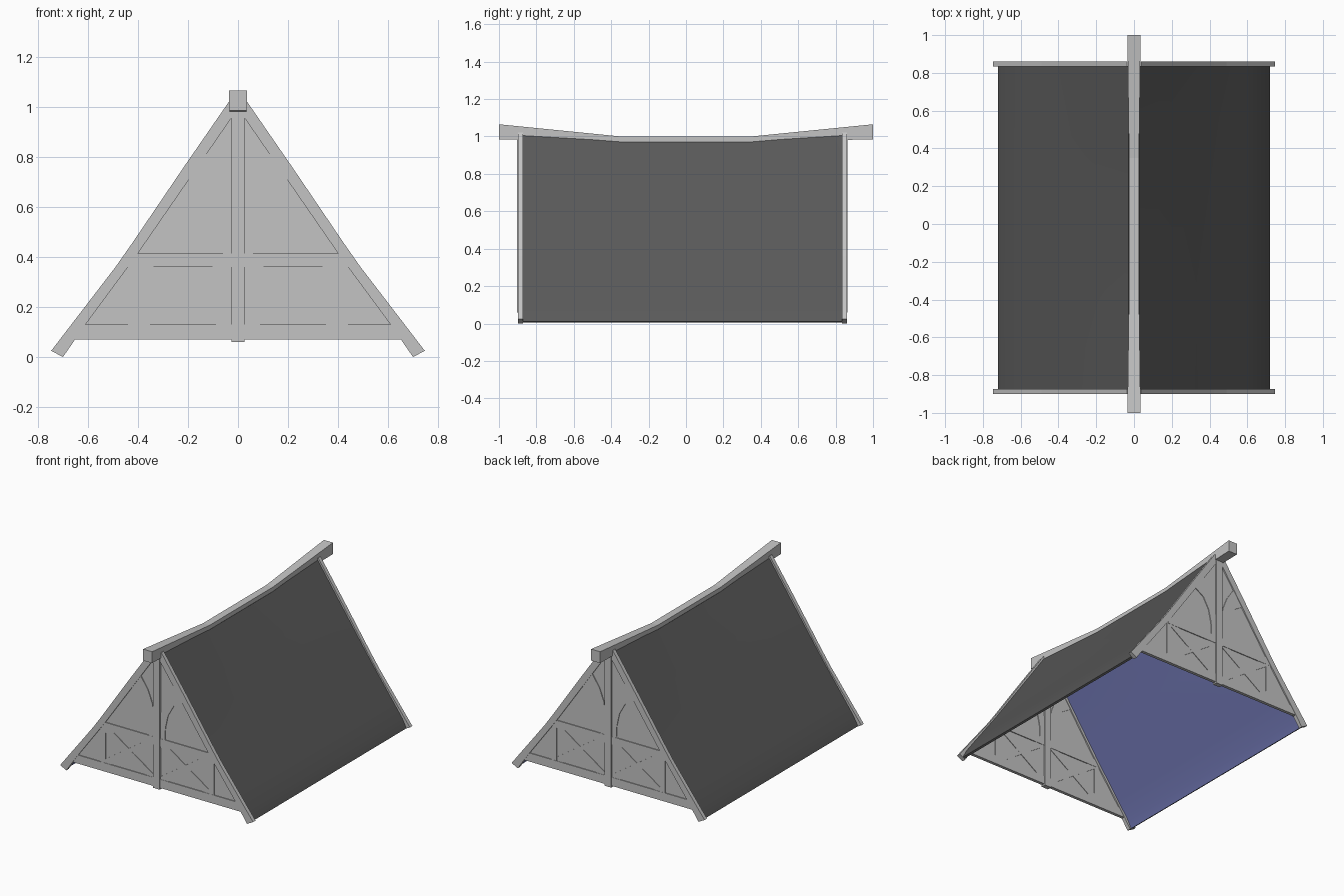
import bpy, bmesh, math
from mathutils import Vector

cube = bpy.data.objects.get("Cube")
if cube:
    bpy.data.objects.remove(cube, do_unlink=True)


def material(name, color):
    m = bpy.data.materials.new(name)
    m.use_nodes = True
    m.diffuse_color = (*color, 1)
    m.node_tree.nodes["Principled BSDF"].inputs["Base Color"].default_value = (*color, 1)
    return m


timber = material("pale grey timber", (0.55, 0.55, 0.55))
slate = material("dark grey roof", (0.1, 0.1, 0.1))
lining = material("blue lining", (0.16, 0.18, 0.44))


def finish(name, bm, *mats):
    mesh = bpy.data.meshes.new(name)
    bm.to_mesh(mesh)
    bm.free()
    for m in mats:
        mesh.materials.append(m)
    ob = bpy.data.objects.new(name, mesh)
    bpy.context.collection.objects.link(ob)
    return ob


def mirror(ob):
    ob.modifiers.new("mirror", "MIRROR").use_axis[0] = True


def prism(name, outline, y, half, both=True):
    """Extrude an x-z outline along y, mirrored to both sides if asked."""
    bm = bmesh.new()
    face = bm.faces.new([bm.verts.new((x, y - half, z)) for x, z in outline])
    ext = bmesh.ops.extrude_face_region(bm, geom=[face])
    moved = [v for v in ext["geom"] if isinstance(v, bmesh.types.BMVert)]
    bmesh.ops.translate(bm, verts=moved, vec=(0, 2 * half, 0))
    bmesh.ops.recalc_face_normals(bm, faces=bm.faces)
    ob = finish(name, bm, timber)
    if both:
        mirror(ob)
    return ob


def rect(x0, x1, z0, z1):
    return [(x0, z0), (x1, z0), (x1, z1), (x0, z1)]


def bar(p, q, width):
    """Outline of a straight bar from p to q."""
    p, q = Vector(p), Vector(q)
    n = (q - p).orthogonal().normalized() * width / 2
    return [tuple(v) for v in (p + n, q + n, q - n, p - n)]


# Gable ends: panel, edge boards, rails, post and braces
for end, y in (("front", -0.886), ("back", 0.848)):
    prism(end + "_gable_panel", [(-0.645, 0.08), (0.645, 0.08), (0.455, 0.36),
                                 (0, 1.0), (-0.455, 0.36)], y, 0.005, False)
    prism(end + "_edge_board", [(0.0, 1.02), (0.037, 1.02), (0.22, 0.755), (0.42, 0.46), (0.49, 0.36),
                                (0.747, 0.025), (0.7, 0.0), (0.61, 0.13), (0.44, 0.36),
                                (0.4, 0.415), (0.02, 0.965), (0, 0.965)], y, 0.0135)
    prism(end + "_bottom_rail", rect(-0.65, 0.65, 0.07, 0.13), y, 0.011, False)
    prism(end + "_middle_rail", rect(-0.43, 0.43, 0.36, 0.415), y, 0.011, False)
    prism(end + "_centre_post", rect(-0.026, 0.026, 0.06, 0.985), y, 0.0165, False)
    prism(end + "_side_stud", rect(0.4, 0.44, 0.1, 0.38), y, 0.010)
    prism(end + "_cross_brace_down", bar((0.02, 0.385), (0.42, 0.115), 0.049), y, 0.0085)
    prism(end + "_cross_brace_up", bar((0.02, 0.115), (0.42, 0.385), 0.049), y, 0.009)
    prism(end + "_curved_brace", [(0.02, 0.4), (0.06, 0.4), (0.065, 0.5), (0.085, 0.59), (0.13, 0.67),
                                  (0.21, 0.72), (0.13, 0.82), (0.07, 0.73),
                                  (0.035, 0.64), (0.02, 0.53)], y, 0.010)

# Ridge beam, rising and widening toward both ends
bm = bmesh.new()
rings = []
for y, w, low, high in ((-1, 0.035, 0.985, 1.065), (-0.35, 0.026, 0.97, 1.0),
                        (0.35, 0.026, 0.97, 1.0), (1, 0.035, 0.985, 1.065)):
    rings.append([bm.verts.new((x, y, z)) for x, z in rect(-w, w, low, high)])
for a, b in zip(rings, rings[1:]):
    for i in range(4):
        j = (i + 1) % 4
        bm.faces.new((a[i], a[j], b[j], b[i]))
bm.faces.new(rings[0])
bm.faces.new(rings[-1])
bmesh.ops.recalc_face_normals(bm, faces=bm.faces)
finish("ridge_beam", bm, timber)

# Roof slopes: a swept sheet that sags at the ridge, with a blue lining
profile = [(0.028, 1.012), (0.2, 0.762), (0.33, 0.573), (0.45, 0.4),
           (0.6, 0.195), (0.69, 0.07), (0.72, 0.012)]
stations = ((-0.876, 0), (-0.35, 0.04), (0.35, 0.04), (0.838, 0))
bm = bmesh.new()
grid = [[bm.verts.new((x, y, z - sag * z * z)) for y, sag in stations] for x, z in profile]
for a, b in zip(grid, grid[1:]):
    for j in range(len(stations) - 1):
        bm.faces.new((a[j], b[j], b[j + 1], a[j + 1]))
roof = finish("roof_slopes", bm, slate, lining)
mirror(roof)
thick = roof.modifiers.new("thickness", "SOLIDIFY")
thick.thickness = 0.014
thick.offset = -1
thick.material_offset = 1
thick.material_offset_rim = 0

bpy.ops.object.select_all(action="DESELECT")
bpy.context.view_layer.objects.active = roof
roof.select_set(True)
for name in ("mirror", "thickness"):
    bpy.ops.object.modifier_apply(modifier=name)
bpy.ops.object.shade_smooth_by_angle(angle=math.radians(35))
